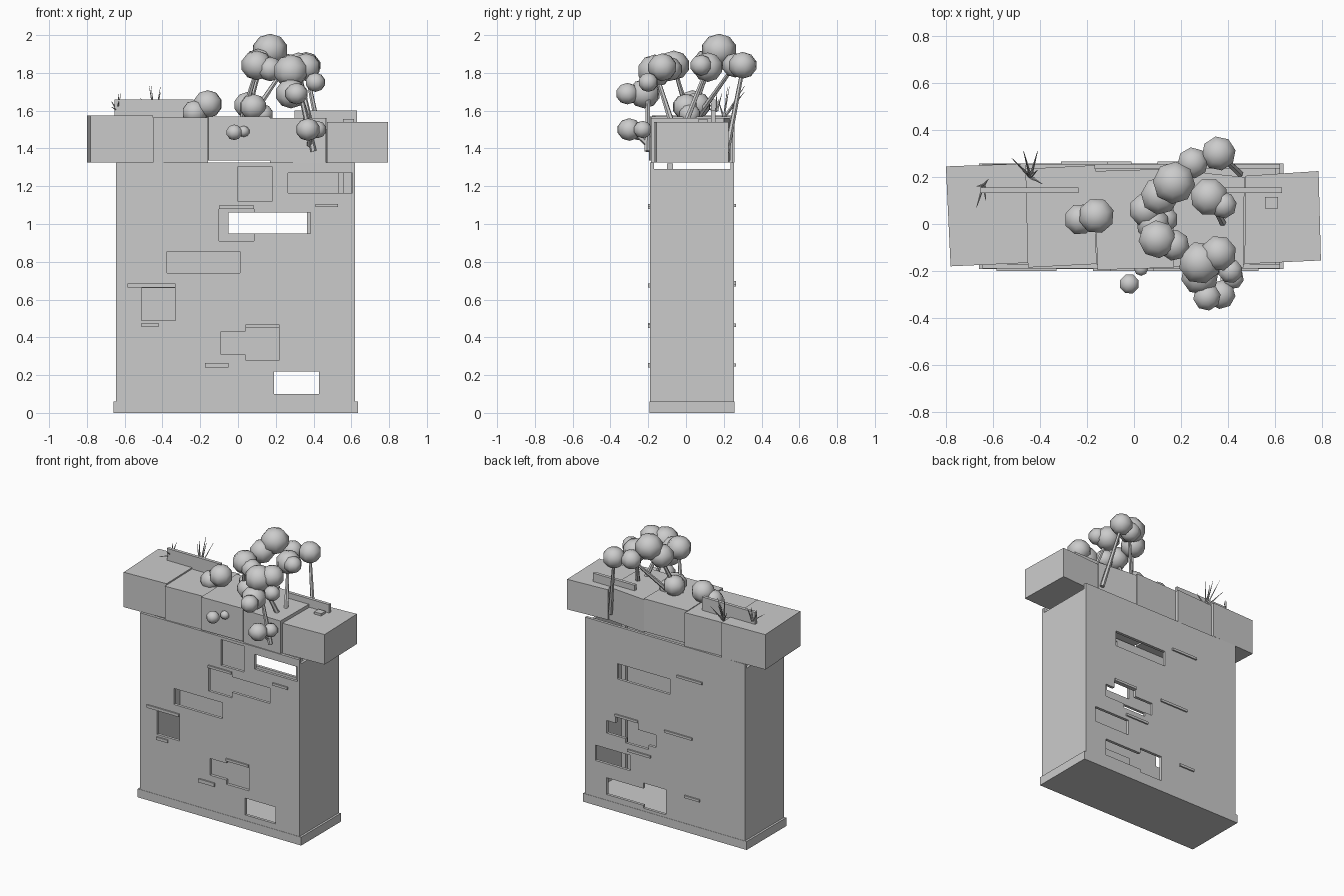
import bpy, bmesh, math, random
from mathutils import Vector, Matrix

random.seed(4)
grey = bpy.data.materials.new("concrete_grey")
grey.diffuse_color = (0.6, 0.6, 0.6, 1)


def finish(name, bm, smooth=False):
    bmesh.ops.recalc_face_normals(bm, faces=bm.faces[:])
    me = bpy.data.meshes.new(name)
    bm.to_mesh(me)
    bm.free()
    me.materials.append(grey)
    ob = bpy.data.objects.new(name, me)
    bpy.context.collection.objects.link(ob)
    if smooth:
        for p in me.polygons:
            p.use_smooth = True
    return ob


def box(name, x0, x1, y0, y1, z0, z1):
    return prism(name, [(x0, y0), (x1, y0), (x1, y1), (x0, y1)], z0, z1)


def prism(name, outline, z0, z1):
    bm = bmesh.new()
    f = bm.faces.new([bm.verts.new((x, y, z0)) for x, y in outline])
    g = bmesh.ops.extrude_face_region(bm, geom=[f])
    verts = [v for v in g["geom"] if isinstance(v, bmesh.types.BMVert)]
    bmesh.ops.translate(bm, verts=verts, vec=(0, 0, z1 - z0))
    return finish(name, bm)


def wall(name, x0, x1, z0, z1, y, depth, holes):
    """Flat panel with rectangular holes (x0, x1, z0, z1), thickened along y."""
    xs = sorted({x0, x1, *[v for h in holes for v in h[:2]]})
    zs = sorted({z0, z1, *[v for h in holes for v in h[2:]]})
    bm = bmesh.new()
    grid = {(x, z): bm.verts.new((x, y, z)) for x in xs for z in zs}
    for xa, xb in zip(xs, xs[1:]):
        for za, zb in zip(zs, zs[1:]):
            cx, cz = (xa + xb) / 2, (za + zb) / 2
            if any(h[0] < cx < h[1] and h[2] < cz < h[3] for h in holes):
                continue
            bm.faces.new([grid[k] for k in ((xa, za), (xb, za), (xb, zb), (xa, zb))])
    bmesh.ops.delete(bm, geom=[v for v in bm.verts if not v.link_faces], context="VERTS")
    g = bmesh.ops.extrude_face_region(bm, geom=bm.faces[:])
    verts = [v for v in g["geom"] if isinstance(v, bmesh.types.BMVert)]
    bmesh.ops.translate(bm, verts=verts, vec=(0, depth, 0))
    return finish(name, bm)


def rod(name, a, b, r0, r1, sides=6):
    a, b = Vector(a), Vector(b)
    d = b - a
    bm = bmesh.new()
    m = Matrix.Translation((a + b) / 2) @ d.to_track_quat("Z", "Y").to_matrix().to_4x4()
    bmesh.ops.create_cone(bm, cap_ends=True, segments=sides, radius1=r0, radius2=r1,
                          depth=d.length, matrix=m)
    return finish(name, bm)


# Hollow tower: pierced front and back, plain sides, floor and plinth
front_holes = [(0.0, 0.18, 1.12, 1.305), (0.265, 0.605, 1.165, 1.27),
               (-0.1, 0.085, 0.91, 1.08), (0.085, 0.385, 0.95, 1.06),
               (-0.375, 0.01, 0.74, 0.855), (-0.51, -0.33, 0.49, 0.66),
               (-0.09, 0.04, 0.31, 0.43), (0.04, 0.22, 0.28, 0.45),
               (0.19, 0.43, 0.1, 0.22)]
back_holes = [(-0.05, 0.365, 0.95, 1.06), (0.06, 0.45, 0.54, 0.63),
              (0.2, 0.38, 0.63, 0.68), (0.12, 0.3, 0.51, 0.54),
              (0.26, 0.54, 0.32, 0.43), (0.16, 0.45, 0.1, 0.22),
              (-0.02, 0.16, 0.08, 0.26)]
wall("front_wall", -0.645, 0.62, 0.0, 1.325, -0.19, 0.02, front_holes)
wall("back_wall", -0.645, 0.62, 0.0, 1.325, 0.235, 0.02, back_holes)
box("left_wall", -0.645, -0.625, -0.17, 0.235, 0, 1.29)
box("right_wall", 0.6, 0.62, -0.17, 0.235, 0, 1.29)
box("plinth", -0.66, 0.635, -0.192, 0.257, 0, 0.06)
box("blind_window_panel", -0.1, 0.23, -0.168, -0.16, 0.27, 0.46)
box("inner_post", 0.53, 0.56, -0.1, -0.07, 0.06, 1.32)

# Thin ledges: x0, x1, z0, z1
for x0, x1, z0, z1 in [(-0.585, -0.33, 0.665, 0.685), (-0.51, -0.42, 0.455, 0.475),
                       (0.04, 0.22, 0.45, 0.467), (-0.175, -0.05, 0.24, 0.265),
                       (0.41, 0.53, 1.09, 1.107), (-0.1, 0.085, 1.08, 1.097)]:
    box("front_ledge", x0, x1, -0.2, -0.185, z0, z1)
for x0, x1, z0, z1 in [(-0.31, -0.11, 1.09, 1.107), (-0.23, -0.01, 0.67, 0.687),
                       (-0.29, -0.17, 0.245, 0.262), (0.1, 0.28, 0.455, 0.472),
                       (0.2, 0.38, 0.68, 0.697)]:
    box("back_ledge", x0, x1, 0.25, 0.265, z0, z1)

# Crooked crown blocks
crown = [([(-0.8, 0.245), (-0.46, 0.257), (-0.45, -0.165), (-0.78, -0.18)], 1.325, 1.575),
         ([(-0.46, 0.235), (-0.165, 0.25), (-0.16, -0.17), (-0.45, -0.185)], 1.325, 1.565),
         ([(-0.17, 0.225), (0.17, 0.235), (0.17, -0.185), (-0.155, -0.195)], 1.335, 1.57),
         ([(0.17, 0.23), (0.47, 0.2), (0.465, -0.185), (0.17, -0.18)], 1.325, 1.56),
         ([(0.475, 0.205), (0.785, 0.225), (0.795, -0.155), (0.47, -0.17)], 1.325, 1.54)]
for outline, z0, z1 in crown:
    prism("crown_block", outline, z0, z1)

# Roof parapets and vent
box("left_parapet", -0.655, -0.235, 0.132, 0.155, 1.5, 1.66)
box("right_parapet", 0.3, 0.63, 0.132, 0.155, 1.5, 1.6)
box("roof_vent", 0.557, 0.613, 0.065, 0.115, 1.53, 1.556)

# Foliage clumps: x, y, z, radius
clumps = [(0.17, 0.175, 1.92, 0.095), (0.11, 0.12, 1.85, 0.085), (0.25, 0.26, 1.84, 0.07),
          (0.36, 0.3, 1.84, 0.077), (0.32, 0.115, 1.83, 0.085), (0.38, 0.08, 1.84, 0.06),
          (0.28, -0.165, 1.81, 0.095), (0.36, -0.125, 1.83, 0.08), (0.1, -0.065, 1.84, 0.085),
          (0.17, -0.09, 1.82, 0.07), (0.28, -0.22, 1.69, 0.085), (0.31, -0.31, 1.69, 0.062),
          (0.41, -0.2, 1.75, 0.055), (0.37, -0.3, 1.5, 0.065), (0.42, -0.23, 1.5, 0.05),
          (0.05, 0.06, 1.63, 0.075), (0.08, 0.0, 1.62, 0.075), (0.13, 0.02, 1.58, 0.06),
          (-0.16, 0.035, 1.635, 0.08), (-0.23, 0.02, 1.59, 0.07),
          (-0.02, -0.255, 1.485, 0.045), (0.03, -0.19, 1.49, 0.032)]
for x, y, z, r in clumps:
    bm = bmesh.new()
    rot = Matrix.Rotation(random.uniform(0, 6.28), 4, "Z")
    bmesh.ops.create_uvsphere(bm, u_segments=8, v_segments=5, radius=r,
                              matrix=Matrix.Translation((x, y, z)) @ rot
                              @ Matrix.Diagonal((1, 1, 0.92, 1)))
    finish("foliage", bm, smooth=True)

# Trunks: foot and tip
for a, b in [((0.4, -0.205, 1.385), (0.31, -0.2, 1.78)), ((0.45, 0.215, 1.38), (0.36, 0.3, 1.82)),
             ((0.38, 0.0, 1.54), (0.32, 0.11, 1.82)), ((0.04, 0.02, 1.55), (0.13, 0.14, 1.88)),
             ((0.02, 0.02, 1.55), (0.1, -0.06, 1.82)), ((0.37, -0.08, 1.55), (0.29, -0.16, 1.8)),
             ((0.38, -0.2, 1.42), (0.38, -0.29, 1.5)), ((0.06, 0.05, 1.55), (0.25, 0.25, 1.83))]:
    rod("trunk", a, b, 0.016, 0.01)

# Grass tufts: root and blade tips
tufts = {(-0.44, 0.2, 1.56): [(-0.47, 0.31, 1.73), (-0.41, 0.31, 1.7), (-0.52, 0.28, 1.67),
                              (-0.46, 0.22, 1.73), (-0.41, 0.23, 1.73), (-0.39, 0.17, 1.66)],
         (-0.64, 0.165, 1.6): [(-0.67, 0.07, 1.62), (-0.63, 0.1, 1.65), (-0.62, 0.19, 1.69),
                               (-0.67, 0.16, 1.65), (-0.63, 0.16, 1.69)]}
for root, tips in tufts.items():
    for tip in tips:
        rod("grass_blade", root, tip, 0.007, 0.001, 4)
